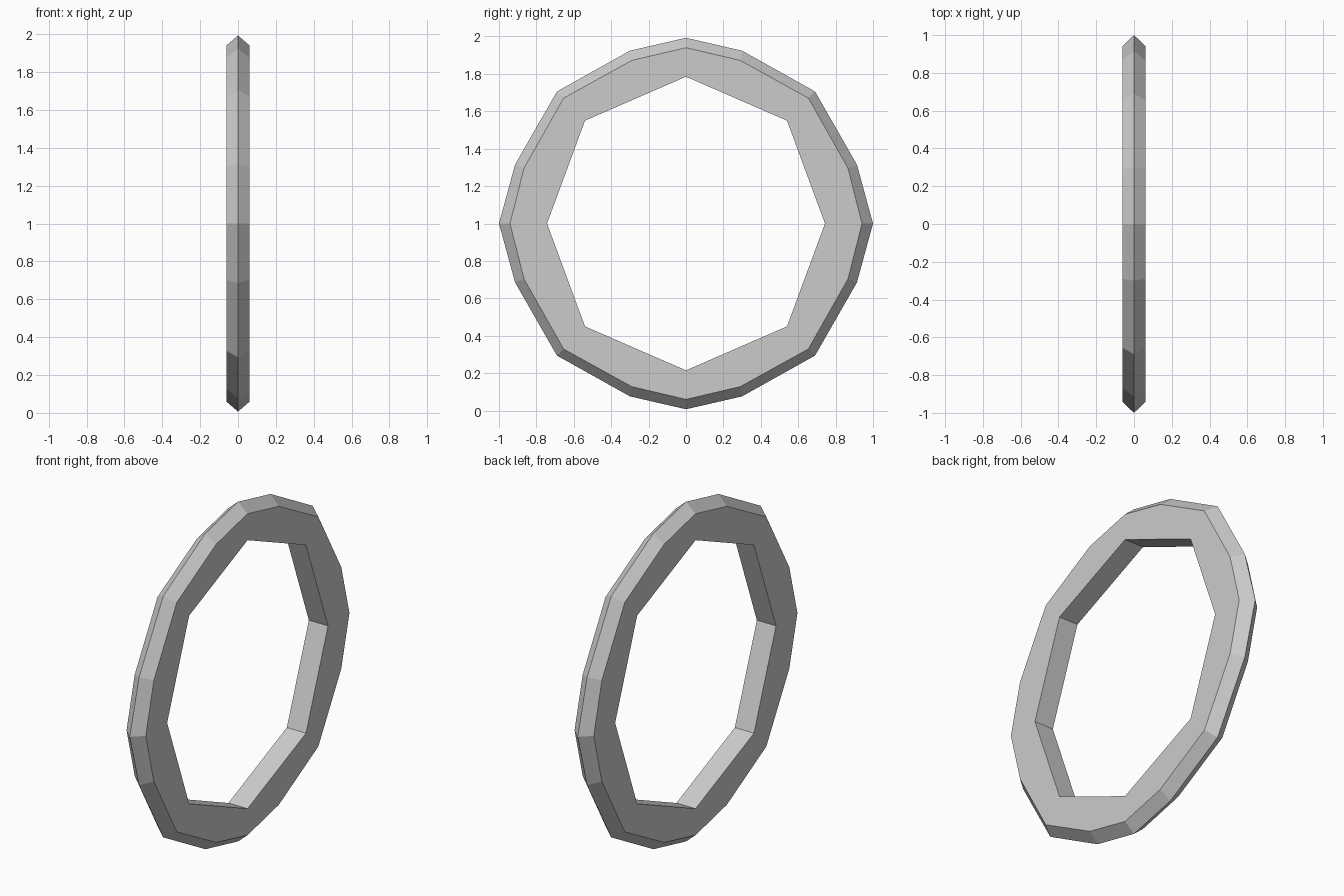
import bpy, bmesh

if "Cube" in bpy.data.objects:
    bpy.data.objects.remove(bpy.data.objects["Cube"])

HALF_W = 0.062   # half thickness along x
CENTRE_Z = 1.0

# Quarter outlines (y, z from the centre), running from side to top
ridge = [(1.0, 0), (0.914, 0.315), (0.69, 0.706), (0.30, 0.924), (0, 0.993)]
rim = [(0.941, 0), (0.866, 0.296), (0.654, 0.671), (0.29, 0.872), (0, 0.94)]
a, b, c = (0.743, 0), (0.54, 0.55), (0, 0.785)
mid = lambda p, q: ((p[0] + q[0]) / 2, (p[1] + q[1]) / 2)
hole = [a, mid(a, b), b, mid(b, c), c]


def full_loop(quarter):
    """Mirror a quarter outline into a closed 16-point loop."""
    half = quarter + [(-y, z) for y, z in quarter[-2::-1]]
    return half + [(y, -z) for y, z in half[-2:0:-1]]


# Cross-section of the ring: hole wall, flat sides and pointed outer ridge
section = [(hole, -HALF_W), (rim, -HALF_W), (ridge, 0), (rim, HALF_W), (hole, HALF_W)]

bm = bmesh.new()
loops = [[bm.verts.new((x, y, z + CENTRE_Z)) for y, z in full_loop(q)]
         for q, x in section]
n = len(loops[0])
for k, lo in enumerate(loops):
    nxt = loops[(k + 1) % len(loops)]
    for i in range(n):
        j = (i + 1) % n
        bm.faces.new((lo[i], lo[j], nxt[j], nxt[i]))
bmesh.ops.recalc_face_normals(bm, faces=bm.faces)

mesh = bpy.data.meshes.new("faceted_ring")
bm.to_mesh(mesh)
bm.free()
bpy.context.collection.objects.link(bpy.data.objects.new("faceted_ring", mesh))
